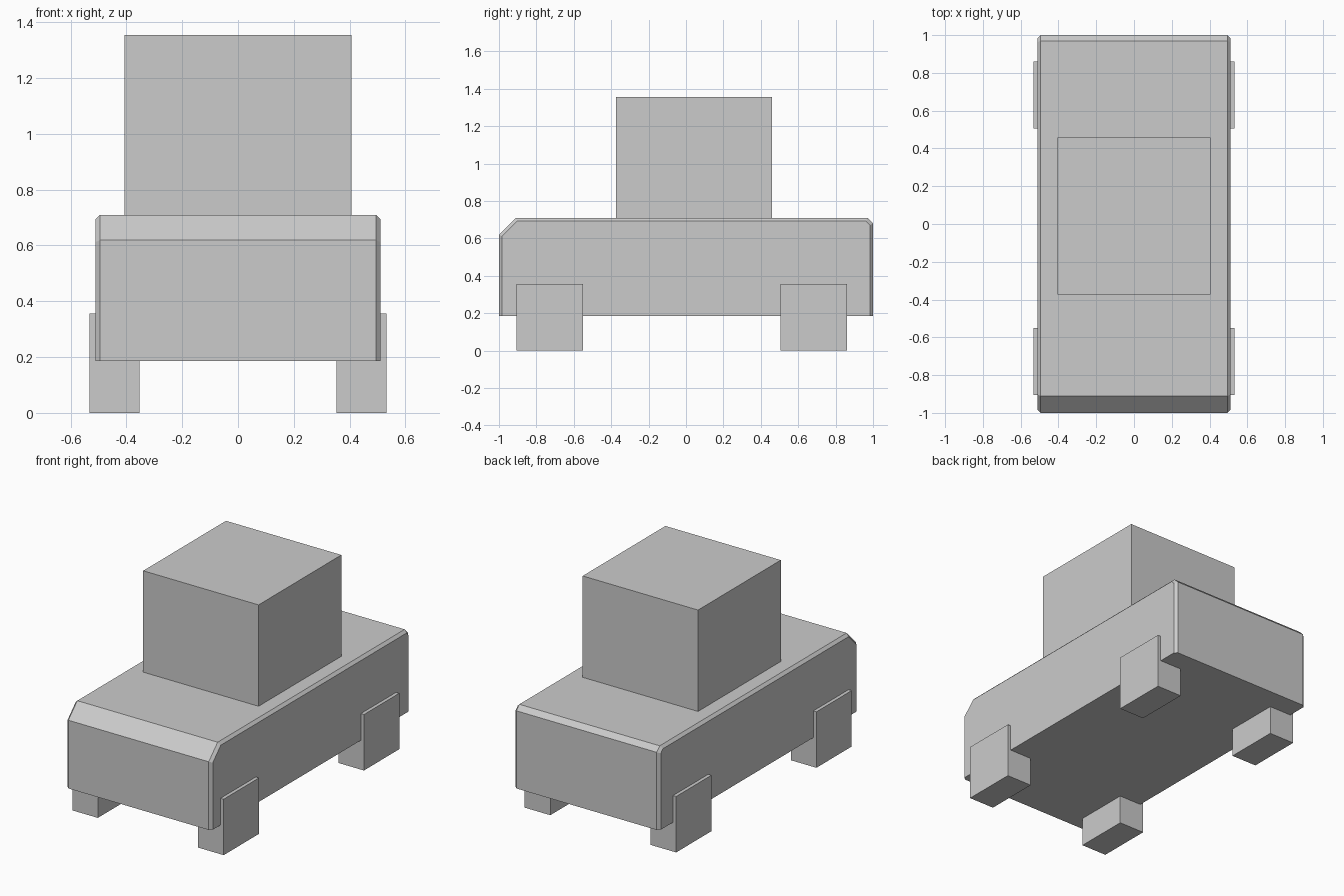
import bpy
import bmesh

if "Cube" in bpy.data.objects:
    bpy.data.objects.remove(bpy.data.objects["Cube"])


def finish(name, bm):
    bmesh.ops.recalc_face_normals(bm, faces=bm.faces[:])
    mesh = bpy.data.meshes.new(name)
    bm.to_mesh(mesh)
    bm.free()
    obj = bpy.data.objects.new(name, mesh)
    bpy.context.collection.objects.link(obj)
    return obj


def box(name, lo, hi):
    bm = bmesh.new()
    bmesh.ops.create_cube(bm, size=1)
    for v in bm.verts:
        v.co = [(a + b) / 2 + c * (b - a) for a, b, c in zip(lo, hi, v.co)]
    return finish(name, bm)


# Body: side profile lofted across x, narrowed at the outer faces as an edge chamfer
full = [(-1, 0.186), (-1, 0.62), (-0.91, 0.71), (0.97, 0.71), (1, 0.68), (1, 0.186)]
inset = [(-0.983, 0.186), (-0.983, 0.612), (-0.903, 0.693),
         (0.962, 0.693), (0.983, 0.672), (0.983, 0.186)]
bm = bmesh.new()
rings = [[bm.verts.new((x, y, z)) for y, z in profile]
         for x, profile in ((-0.511, inset), (-0.494, full), (0.494, full), (0.511, inset))]
for a, b in zip(rings, rings[1:]):
    for i in range(len(a)):
        j = (i + 1) % len(a)
        bm.faces.new((a[i], a[j], b[j], b[i]))
bm.faces.new(rings[0])
bm.faces.new(rings[-1])
finish("body", bm)

# Cabin block
box("cabin", (-0.406, -0.373, 0.71), (0.406, 0.459, 1.355))

# Square wheels, mirrored left and right
for end, y0, y1 in (("front", -0.905, -0.55), ("rear", 0.505, 0.86)):
    for side, x0, x1 in (("left", -0.533, -0.353), ("right", 0.353, 0.533)):
        box(f"{end}_{side}_wheel", (x0, y0, 0), (x1, y1, 0.356))
